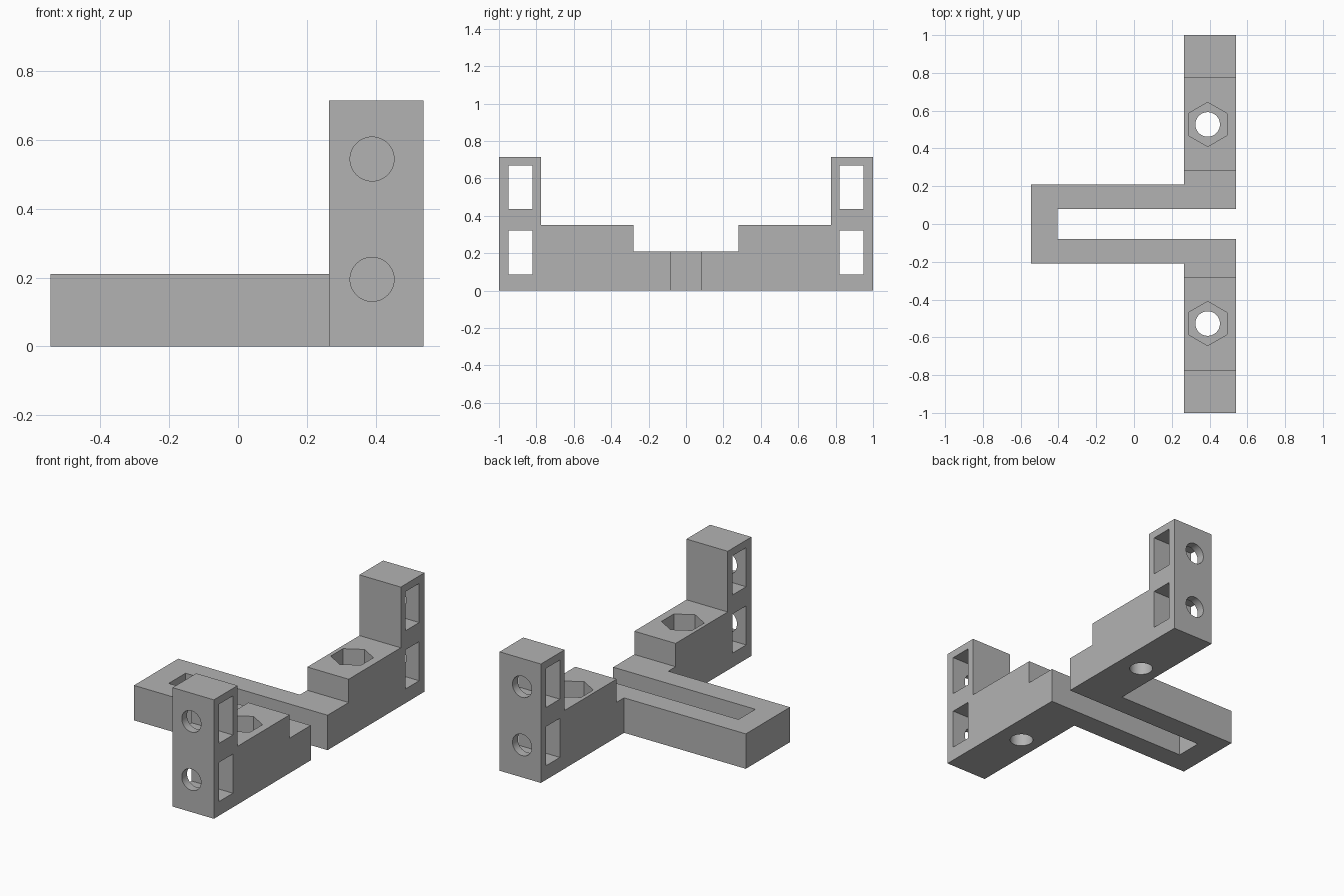
import bpy, bmesh, math
from mathutils import Matrix, Vector

cube = bpy.data.objects.get("Cube")
if cube:
    bpy.data.objects.remove(cube, do_unlink=True)

grey = bpy.data.materials.new("plain grey")
grey.use_nodes = True
colour = (0.45, 0.45, 0.45, 1)
grey.diffuse_color = colour
grey.node_tree.nodes["Principled BSDF"].inputs["Base Color"].default_value = colour


def make_object(name, bm):
    bmesh.ops.recalc_face_normals(bm, faces=bm.faces)
    mesh = bpy.data.meshes.new(name)
    bm.to_mesh(mesh)
    bm.free()
    mesh.materials.append(grey)
    obj = bpy.data.objects.new(name, mesh)
    bpy.context.collection.objects.link(obj)
    return obj


def box(name, low, high):
    low, high = Vector(low), Vector(high)
    bm = bmesh.new()
    place = Matrix.Translation((low + high) / 2) @ Matrix.Diagonal((high - low).to_4d())
    bmesh.ops.create_cube(bm, size=1, matrix=place)
    return make_object(name, bm)


def prism(name, centre, radius, depth, sides, turn):
    bm = bmesh.new()
    bmesh.ops.create_cone(bm, cap_ends=True, segments=sides, radius1=radius,
                          radius2=radius, depth=depth,
                          matrix=Matrix.Translation(centre) @ turn)
    return make_object(name, bm)


def cut(body, cutter):
    cutter.hide_render = True
    mod = body.modifiers.new("cut", "BOOLEAN")
    mod.operation = "DIFFERENCE"
    mod.solver = "EXACT"
    mod.object = cutter
    bpy.context.view_layer.objects.active = body
    bpy.ops.object.modifier_apply(modifier=mod.name)
    bpy.data.objects.remove(cutter, do_unlink=True)


# Slotted T plan, extruded to the full post height
back, front, inner, top = 0.265, 0.54, 0.08, 0.715
half = [(-0.545, 0.21), (back, 0.21), (back, 1), (front, 1), (front, inner), (-0.405, inner)]
plan = half + [(x, -y) for x, y in reversed(half)]
bm = bmesh.new()
face = bm.faces.new([bm.verts.new((x, y, 0)) for x, y in plan])
grown = bmesh.ops.extrude_face_region(bm, geom=[face])["geom"]
bmesh.ops.translate(bm, vec=(0, 0, top),
                    verts=[v for v in grown if isinstance(v, bmesh.types.BMVert)])
bracket = make_object("slotted_bracket", bm)

# Steps down from the posts to the blocks and the slotted arm
for reach, height in ((0.775, 0.35), (0.28, 0.21)):
    cut(bracket, box("step_cutter", (-1, -reach, height), (1, reach, 1)))

bolt_x = 0.39
upright = Matrix.Identity(4)
hex_turn = Matrix.Rotation(math.pi / 2, 4, "Z")
along_y = Matrix.Rotation(math.pi / 2, 4, "X")
for side in (-1, 1):
    # Vertical bolt hole with a hexagonal nut recess
    cut(bracket, prism("nut_cutter", (bolt_x, side * 0.527, 0.36), 0.117, 0.3, 6, upright))
    cut(bracket, prism("bolt_cutter", (bolt_x, side * 0.527, 0.2), 0.065, 1, 48, upright))
    # Post windows and the round holes leading into them
    for low, high, hole_z in ((0.085, 0.32, 0.195), (0.435, 0.67, 0.545)):
        ys = sorted((side * 0.82, side * 0.95))
        cut(bracket, box("window_cutter", (0, ys[0], low), (1, ys[1], high)))
        cut(bracket, prism("hole_cutter", (bolt_x, side * 0.97, hole_z),
                           0.064, 0.2, 48, along_y))

# Smooth the bores, keep every edge crisp
bpy.ops.object.select_all(action="DESELECT")
bracket.select_set(True)
bpy.context.view_layer.objects.active = bracket
bpy.ops.object.shade_smooth_by_angle(angle=math.radians(30))
